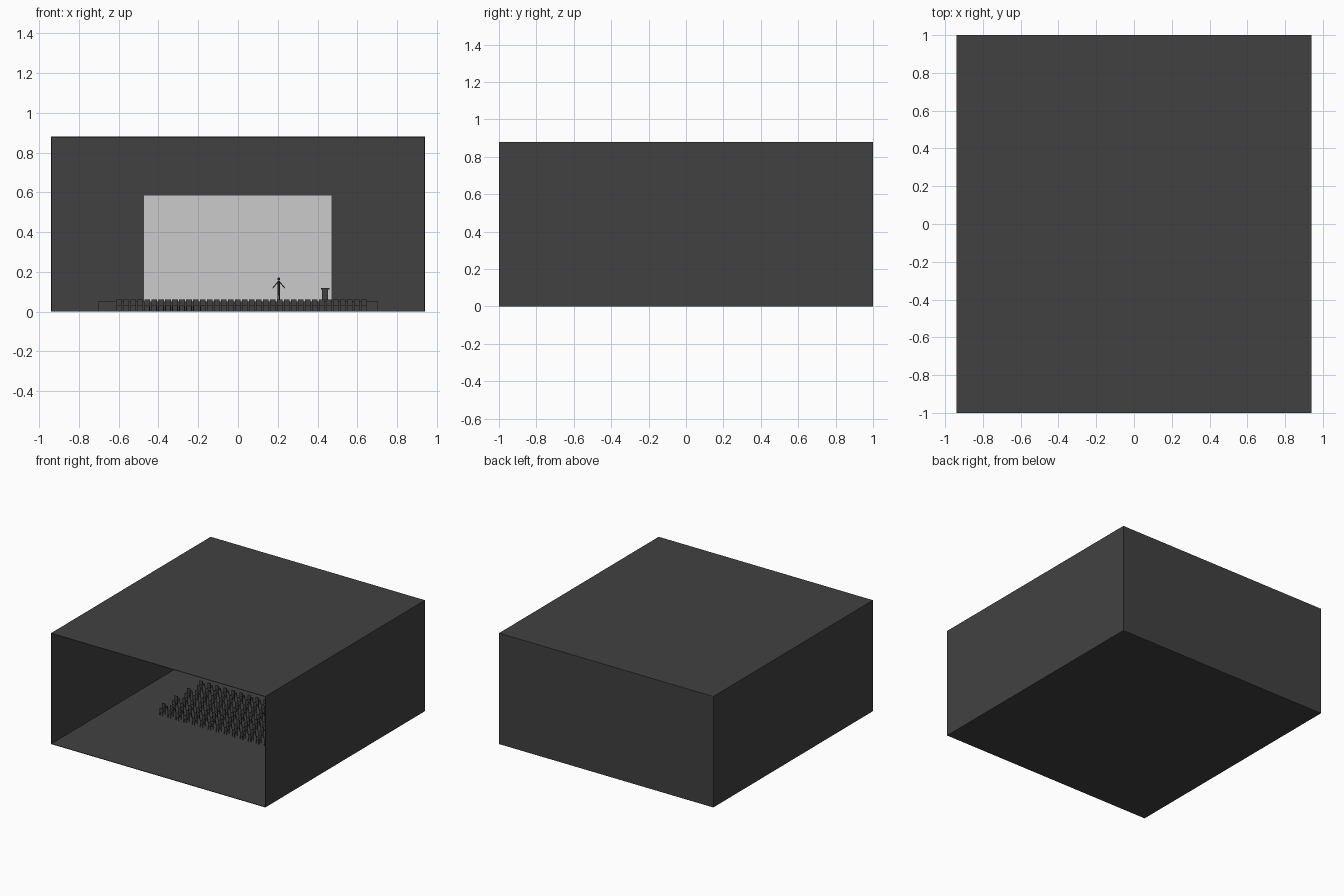
import bpy, bmesh
from mathutils import Matrix, Vector

cube = bpy.data.objects.get("Cube")
if cube:
    bpy.data.objects.remove(cube, do_unlink=True)


def material(name, value):
    m = bpy.data.materials.new(name)
    m.use_nodes = True
    color = (value, value, value, 1)
    m.diffuse_color = color
    m.node_tree.nodes["Principled BSDF"].inputs["Base Color"].default_value = color
    return m


charcoal = material("charcoal", 0.053)
pale_grey = material("pale grey", 0.6)


def add_box(bm, x0, x1, y0, y1, z0, z1):
    size = Matrix.Diagonal((x1 - x0, y1 - y0, z1 - z0, 1))
    centre = Matrix.Translation(((x0 + x1) / 2, (y0 + y1) / 2, (z0 + z1) / 2))
    bmesh.ops.create_cube(bm, size=1, matrix=centre @ size)


def add_rod(bm, start, end, r1, r2, sides=8):
    a, b = Vector(start), Vector(end)
    turn = (b - a).to_track_quat('Z', 'Y').to_matrix().to_4x4()
    bmesh.ops.create_cone(bm, cap_ends=True, segments=sides, radius1=r1, radius2=r2,
                          depth=(b - a).length, matrix=Matrix.Translation((a + b) / 2) @ turn)


def finish(bm, name, mat, location=(0, 0, 0)):
    mesh = bpy.data.meshes.new(name)
    bm.to_mesh(mesh)
    bm.free()
    mesh.materials.append(mat)
    return place(mesh, name, location)


def place(mesh, name, location):
    ob = bpy.data.objects.new(name, mesh)
    ob.location = location
    bpy.context.collection.objects.link(ob)
    return ob


def box(name, mat, *limits):
    bm = bmesh.new()
    add_box(bm, *limits)
    return finish(bm, name, mat)


# Hall shell, open at the front
W, D, H, T = 0.94, 1.0, 0.88, 0.004
box("floor", charcoal, -W, W, -D, D, 0, T)
box("ceiling", charcoal, -W, W, -D, D, H - T, H)
box("back_wall", charcoal, -W, W, D - T, D, T, H - T)
box("left_wall", charcoal, W - T, W, -D, D - T, T, H - T)
box("right_wall", charcoal, -W, -W + T, -D, D - T, T, H - T)

# Stage and projection screen
STAGE = 0.052
box("stage", charcoal, -0.705, 0.705, 0.6, D - T, T, STAGE)
box("screen", pale_grey, -0.473, 0.47, D - T - 0.006, D - T, STAGE, 0.585)

# Lectern: column with an overhanging top
bm = bmesh.new()
add_box(bm, 0.423, 0.453, 0.735, 0.765, STAGE, 0.112)
add_box(bm, 0.418, 0.46, 0.73, 0.77, 0.112, 0.118)
finish(bm, "lectern", charcoal)

# Presenter standing on the stage, arms held out and down
bm = bmesh.new()
for side in (-1, 1):
    add_rod(bm, (side * 0.004, 0, 0), (side * 0.003, 0, 0.06), 0.003, 0.004)
    add_rod(bm, (side * 0.004, 0, 0.098), (side * 0.031, 0, 0.066), 0.003, 0.002)
add_rod(bm, (0, 0, 0.056), (0, 0, 0.102), 0.006, 0.007)
bmesh.ops.create_icosphere(bm, subdivisions=2, radius=0.008,
                           matrix=Matrix.Translation((0, 0, 0.112)))
finish(bm, "presenter", charcoal, (0.205, 0.8, STAGE))

# One chair facing the stage: backrest, seat and legs
bm = bmesh.new()
add_box(bm, -0.014, 0.014, -0.017, -0.012, 0.028, 0.058)
add_box(bm, -0.014, 0.014, -0.017, 0.016, 0.024, 0.029)
for x in (-0.014, 0.011):
    for y in (-0.017, 0.013):
        add_box(bm, x, x + 0.003, y, y + 0.003, 0, 0.024)
first_row = finish(bm, "chair_row_1", charcoal)

# Staggered rows of chairs
PITCH = 0.0703
for i in range(8):
    ob = first_row if i == 0 else place(first_row.data, f"chair_row_{i + 1}", (0, 0, 0))
    ob.location = (-0.563 - (i % 2) * PITCH / 2, -0.14 + i * 0.078, T)
    array = ob.modifiers.new("row", 'ARRAY')
    array.count = 18
    array.use_relative_offset = False
    array.use_constant_offset = True
    array.constant_offset_displace = (PITCH, 0, 0)
